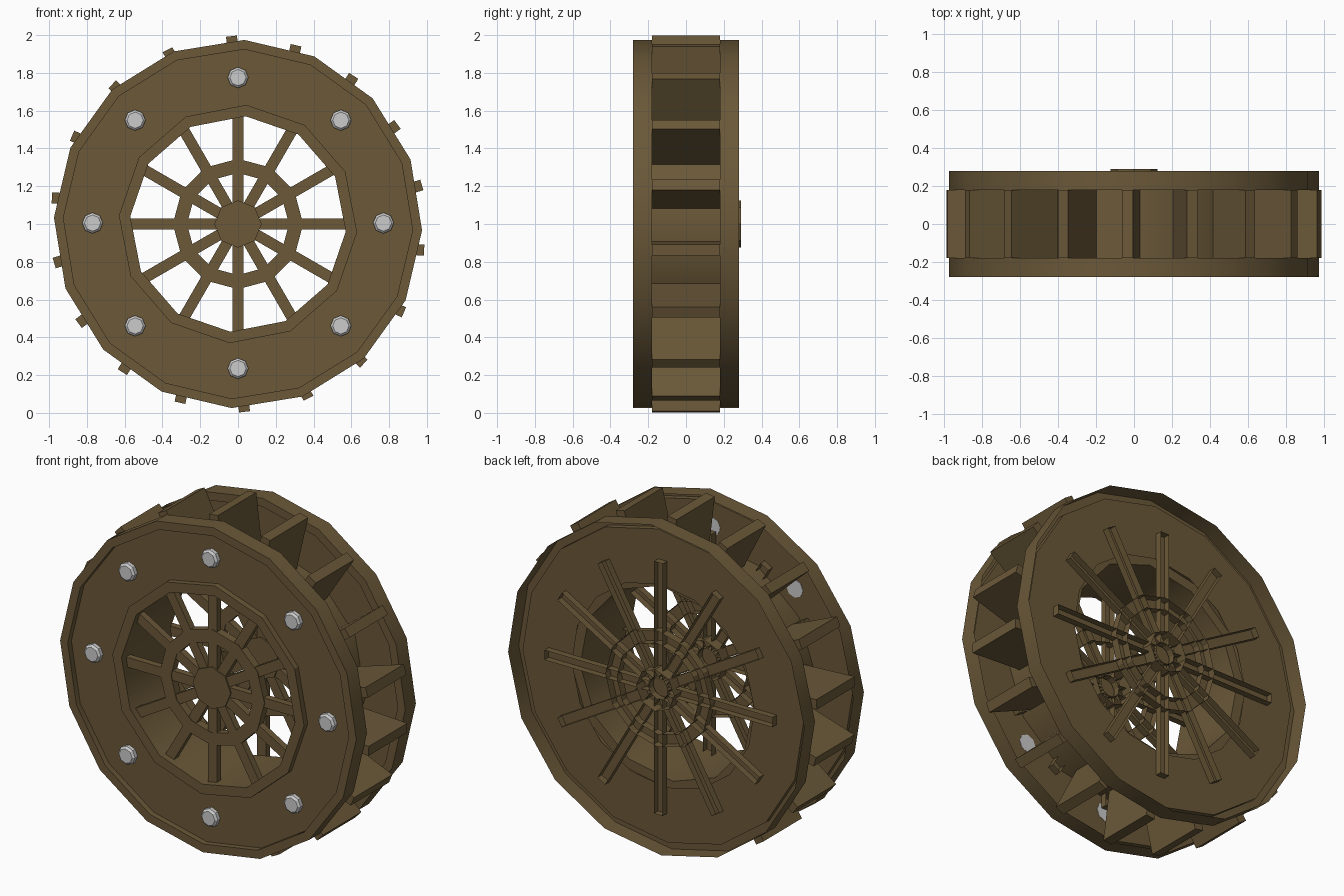
import bpy, bmesh, math
from mathutils import Vector

if "Cube" in bpy.data.objects:
    bpy.data.objects.remove(bpy.data.objects["Cube"])

CZ = 1.0  # wheel axle height


def material(name, rgb):
    m = bpy.data.materials.new(name)
    m.diffuse_color = (*rgb, 1)
    m.use_nodes = True
    m.node_tree.nodes["Principled BSDF"].inputs["Base Color"].default_value = m.diffuse_color
    return m


WOOD = material("brown wood", (0.145, 0.098, 0.04))
STEEL = material("light grey steel", (0.60, 0.60, 0.60))


def finish(name, bm, mat, smooth=False):
    me = bpy.data.meshes.new(name)
    bm.to_mesh(me)
    bm.free()
    me.materials.append(mat)
    ob = bpy.data.objects.new(name, me)
    bpy.context.collection.objects.link(ob)
    if smooth:
        bpy.ops.object.select_all(action='DESELECT')
        ob.select_set(True)
        bpy.context.view_layer.objects.active = ob
        bpy.ops.object.shade_smooth_by_angle(angle=math.radians(40))
    return ob


def polygon(r, n, start, cx=0, cz=0):
    """Counter-clockwise polygon in the x-z plane, first corner at start degrees."""
    return [(cx + r * math.cos(math.radians(start) + k * math.tau / n),
             cz + r * math.sin(math.radians(start) + k * math.tau / n)) for k in range(n)]


def bar(x, z, deg, r0, r1, w):
    """Rectangle along direction deg from (x, z), between distances r0 and r1."""
    a = math.radians(deg)
    d, t = Vector((math.cos(a), math.sin(a))), Vector((-math.sin(a), math.cos(a)))
    o = Vector((x, z))
    return [tuple(o + d * r + t * s) for r, s in
            ((r0, -w / 2), (r1, -w / 2), (r1, w / 2), (r0, w / 2))]


def add_prism(bm, pts, y0, y1, back=True):
    """Extrude an outline from y0 to y1; the back can be left open."""
    f = [bm.verts.new((x, y0, z + CZ)) for x, z in pts]
    b = [bm.verts.new((x, y1, z + CZ)) for x, z in pts]
    bm.faces.new(f)
    if back:
        bm.faces.new(b[::-1])
    n = len(pts)
    for i in range(n):
        j = (i + 1) % n
        bm.faces.new((f[j], f[i], b[i], b[j]))


def add_lathe(bm, profile, n, start):
    """Sweep an open (radius, y) profile, listed from the hole outwards, about the axle."""
    loops = [[bm.verts.new((x, y, z + CZ)) for x, z in polygon(r, n, start)] for r, y in profile]
    for a, b in zip(loops, loops[1:]):
        for i in range(n):
            j = (i + 1) % n
            bm.faces.new((a[i], b[i], b[j], a[j]))


# Two identical wheels, each a shell that is open at the back
for side, y0 in (("front", -0.28), ("back", 0.18)):
    plate = y0 + 0.035
    # Recessed plate and raised outer rim
    bm = bmesh.new()
    add_lathe(bm, [(0.60, plate), (0.925, plate), (0.925, y0), (0.975, y0), (0.975, y0 + 0.1)], 16, 88)
    finish(side + "_disc", bm, WOOD, True)
    # Raised inner rim
    bm = bmesh.new()
    add_lathe(bm, [(0.572, y0), (0.632, y0), (0.632, plate)], 12, 86)
    finish(side + "_inner_rim", bm, WOOD)
    # Spokes, spoke ring and hub
    bm = bmesh.new()
    for k in range(12):
        add_prism(bm, bar(0, 0, 30 * k, 0.06, 0.75, 0.058), y0 + 0.04, y0 + 0.08, back=False)
    finish(side + "_spokes", bm, WOOD)
    bm = bmesh.new()
    a, b = y0 + 0.036, y0 + 0.085
    add_lathe(bm, [(0.27, b), (0.27, a), (0.345, a), (0.345, b)], 12, 90)
    finish(side + "_spoke_ring", bm, WOOD)
    bm = bmesh.new()
    add_prism(bm, polygon(0.125, 8, 90), y0 + 0.032, y0 + 0.11, back=False)
    finish(side + "_hub", bm, WOOD)

# Drum joining both wheels: hole lining and outer wall
bm = bmesh.new()
add_lathe(bm, [(0.572, 0.18), (0.572, -0.28)], 12, 86)
add_lathe(bm, [(0.69, -0.245), (0.69, 0.215)], 12, 86)
finish("drum", bm, WOOD, True)

# Paddles, leaning slightly off radial
bm = bmesh.new()
for k in range(18):
    a = 92 + 20 * k
    p = polygon(0.995, 1, a)[0]
    add_prism(bm, bar(p[0], p[1], a + 5, -0.34, 0.0, 0.058), -0.18, 0.18)
finish("paddles", bm, WOOD)

# Bolts: chamfered octagonal heads on the front plate
bm = bmesh.new()
for x, z in polygon(0.77, 8, 0):
    rows = []
    for r, y in ((0.043, -0.279), (0.055, -0.268), (0.055, -0.243)):
        rows.append([bm.verts.new((px, y, pz + CZ + 0.005)) for px, pz in polygon(r, 8, 90, x, z)])
    bm.faces.new(rows[0])
    bm.faces.new(rows[2][::-1])
    for a, b in zip(rows, rows[1:]):
        for i in range(8):
            j = (i + 1) % 8
            bm.faces.new((a[j], a[i], b[i], b[j]))
finish("bolts", bm, STEEL)
